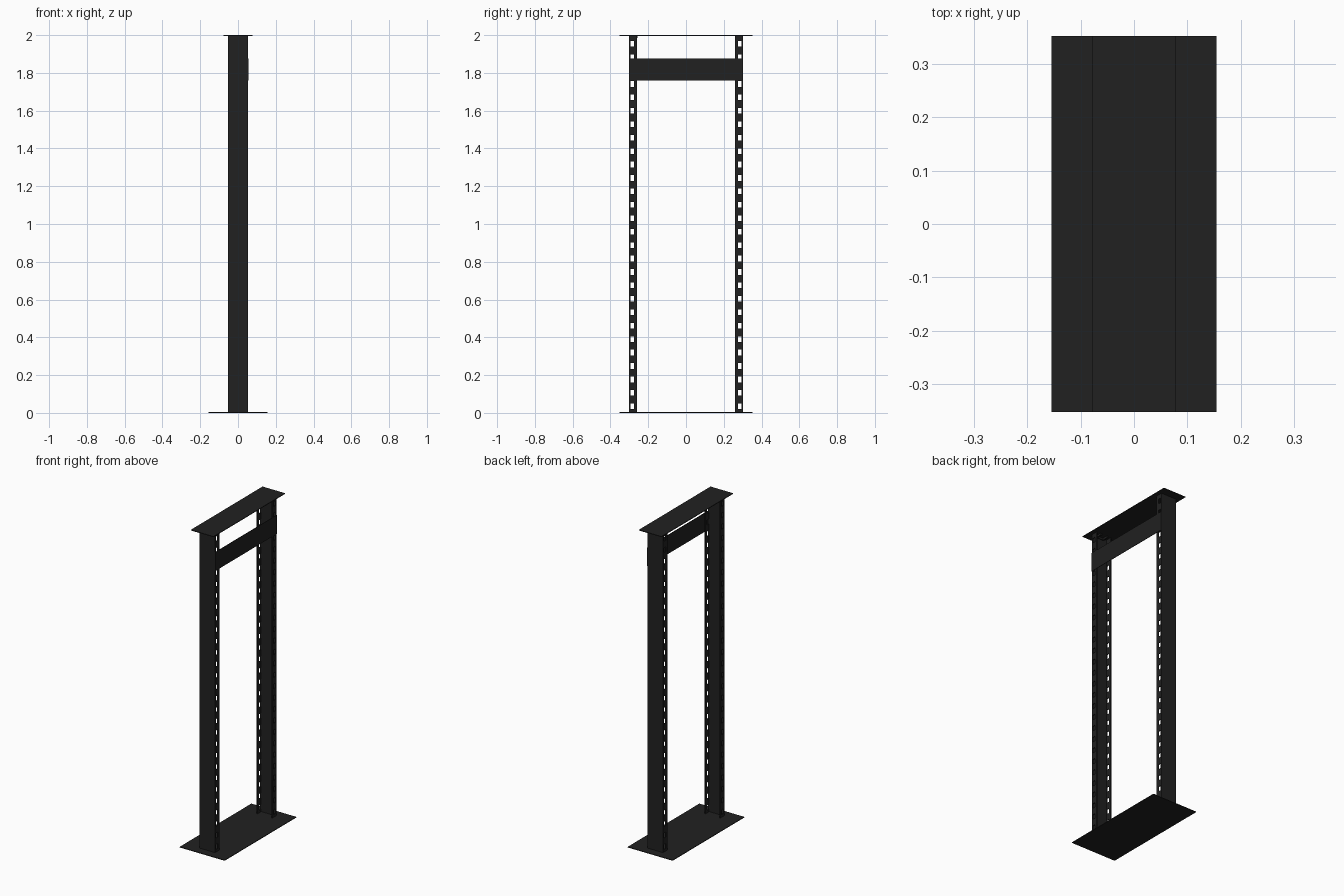
import bpy, bmesh

if "Cube" in bpy.data.objects:
    bpy.data.objects.remove(bpy.data.objects["Cube"])

black = bpy.data.materials.new("black_steel")
black.diffuse_color = (0.015, 0.015, 0.015, 1)
black.use_nodes = True
black.node_tree.nodes["Principled BSDF"].inputs["Base Color"].default_value = black.diffuse_color


def finish(name, bm):
    mesh = bpy.data.meshes.new(name)
    bm.to_mesh(mesh)
    bm.free()
    mesh.materials.append(black)
    obj = bpy.data.objects.new(name, mesh)
    bpy.context.collection.objects.link(obj)
    return obj


def plate(name, x0, x1, y0, y1, z0, z1):
    bm = bmesh.new()
    bmesh.ops.create_cube(bm, size=1)
    for v in bm.verts:
        v.co = ((x0 + x1) / 2 + v.co.x * (x1 - x0),
                (y0 + y1) / 2 + v.co.y * (y1 - y0),
                (z0 + z1) / 2 + v.co.z * (z1 - z0))
    return finish(name, bm)


def channel(name, profile, levels, thickness, hole_columns=()):
    """Folded sheet along z; odd rows of the hole columns stay open."""
    bm = bmesh.new()
    rows = [[bm.verts.new((x, y, z)) for x, y in profile] for z in levels]
    for r in range(len(rows) - 1):
        for c in range(len(profile) - 1):
            if c in hole_columns and r % 2:
                continue
            bm.faces.new((rows[r][c], rows[r][c + 1],
                          rows[r + 1][c + 1], rows[r + 1][c]))
    obj = finish(name, bm)
    solid = obj.modifiers.new("thickness", 'SOLIDIFY')
    solid.thickness = thickness
    solid.offset = -1
    solid.use_even_offset = True
    return obj


# Base and top plates
T = 0.004
plate("base_plate", -0.155, 0.155, -0.353, 0.353, 0, T)
plate("top_plate", -0.078, 0.078, -0.353, 0.353, 2 - T, 2)

# Punched channel posts, mirrored front to back
W, OUT, IN = 0.053, -0.302, -0.26
side = [IN, -0.274, -0.293, OUT]
profile = [(-W, y) for y in side] + [(W, y) for y in reversed(side)]
levels = [T]
for i in range(28):
    zc = 0.035 + i * 0.0711
    levels += [zc - 0.015, zc + 0.015]
levels.append(2 - T)
post = channel("posts", profile, levels, 0.005, hole_columns=(1, 5))
mirror = post.modifiers.new("back_post", 'MIRROR')
mirror.use_axis = (False, True, False)
origin = bpy.data.objects.new("mirror_centre", None)
bpy.context.collection.objects.link(origin)
origin.hide_render = True
mirror.mirror_object = origin

# Cross bar on the right-hand face of the posts
plate("cross_bar", W, W + 0.003, -0.302, 0.302, 1.76, 1.877)

# Small bracket set flush into the top plate
channel("top_bracket", [(-0.027, -0.256), (-0.027, -0.299),
                        (0.027, -0.299), (0.027, -0.256)],
        [1.985, 2.0], 0.008)
